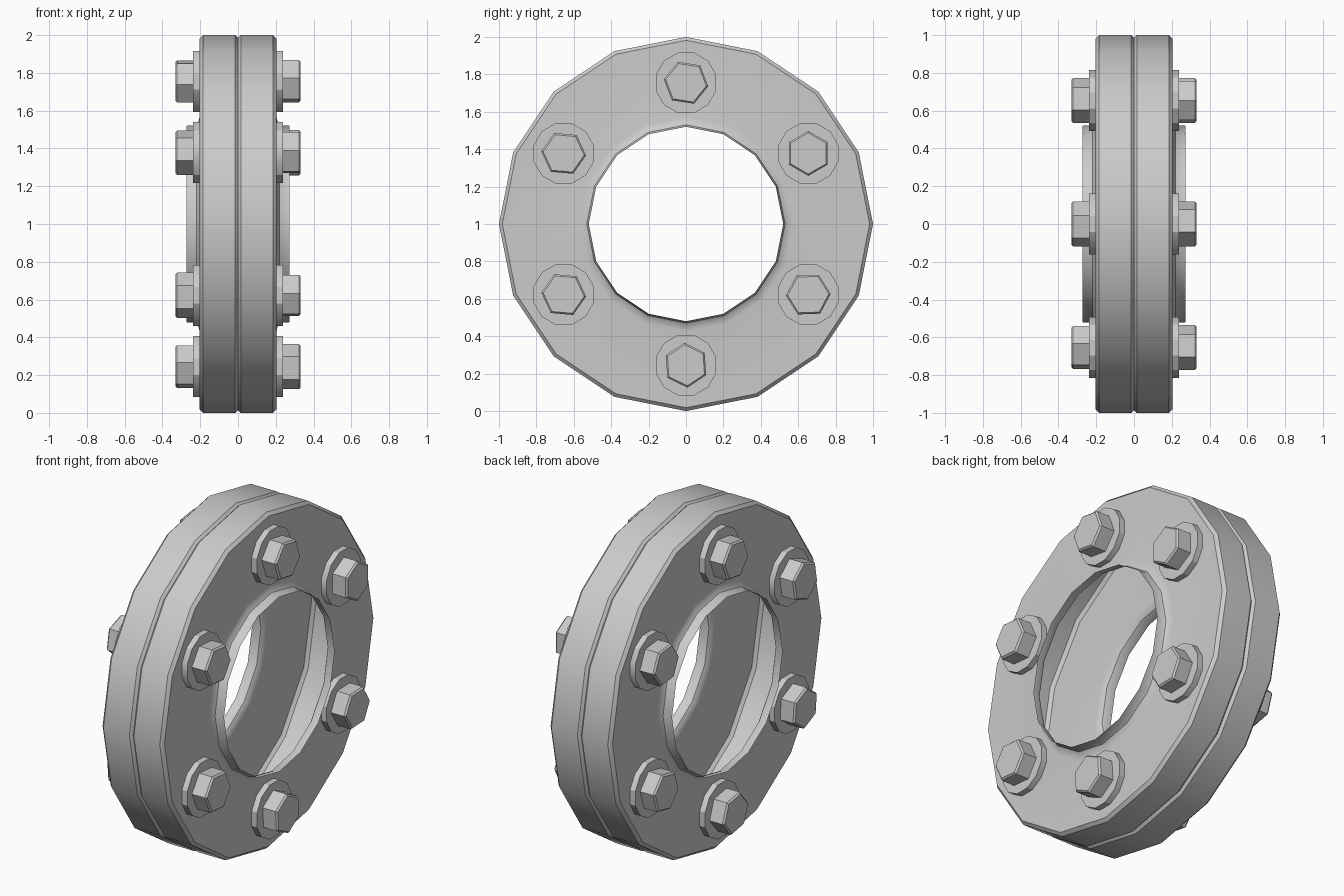
import bpy, bmesh
from math import cos, sin, pi, radians

if "Cube" in bpy.data.objects:
    bpy.data.objects.remove(bpy.data.objects["Cube"])

CZ = 1.0  # height of the ring axis


def lathe(name, profile, sides, centre, side, phase=0.0, cap=False, angle=30):
    """Spin (x, radius) points about an axis parallel to x; side mirrors in x."""
    bm = bmesh.new()
    rings = []
    for x, r in profile:
        ring = []
        for i in range(sides):
            a = phase + 2 * pi * i / sides
            ring.append(bm.verts.new((side * x, centre[0] + r * cos(a), centre[1] + r * sin(a))))
        rings.append(ring)
    for lo, hi in zip(rings, rings[1:]):
        for i in range(sides):
            j = (i + 1) % sides
            f = [lo[i], lo[j], hi[j], hi[i]]
            bm.faces.new(f if side > 0 else f[::-1])
    if cap:
        bm.faces.new(rings[0])
        bm.faces.new(rings[-1])
        bmesh.ops.recalc_face_normals(bm, faces=bm.faces[:])
    mesh = bpy.data.meshes.new(name)
    bm.to_mesh(mesh)
    bm.free()
    ob = bpy.data.objects.new(name, mesh)
    bpy.context.collection.objects.link(ob)
    bpy.context.view_layer.objects.active = ob
    bpy.ops.object.select_all(action='DESELECT')
    ob.select_set(True)
    bpy.ops.object.shade_smooth_by_angle(angle=radians(angle))
    return ob


# Hollow flange shell: seam groove, rim, chamfer, face, fillet, raised neck
FLANGE = [(0.0, 0.985), (0.015, 1.0), (0.185, 1.0), (0.203, 0.982),
          (0.203, 0.575), (0.207, 0.55), (0.22, 0.53), (0.24, 0.522), (0.272, 0.52)]
WASHER = [(0.203, 0.167), (0.238, 0.167)]
HEAD = [(0.238, 0.12), (0.322, 0.12), (0.332, 0.11)]

# Slightly different turn of each hex head, starting at the +y, upper bolt
TURNS = {1: [30, 51, 55, 55, 34, 2], -1: [55, 8, 20, 35, 50, 12]}

for side, label in ((1, "right"), (-1, "left")):
    lathe("flange_" + label, FLANGE, 16, (0, CZ), side)
    for k in range(6):
        a = radians(30 + 60 * k)
        c = (0.755 * cos(a), CZ + 0.755 * sin(a))
        lathe(f"washer_{label}_{k}", WASHER, 12, c, side, radians(15), True)
        lathe(f"bolt_head_{label}_{k}", HEAD, 6, c, side, radians(TURNS[side][k]), True)
